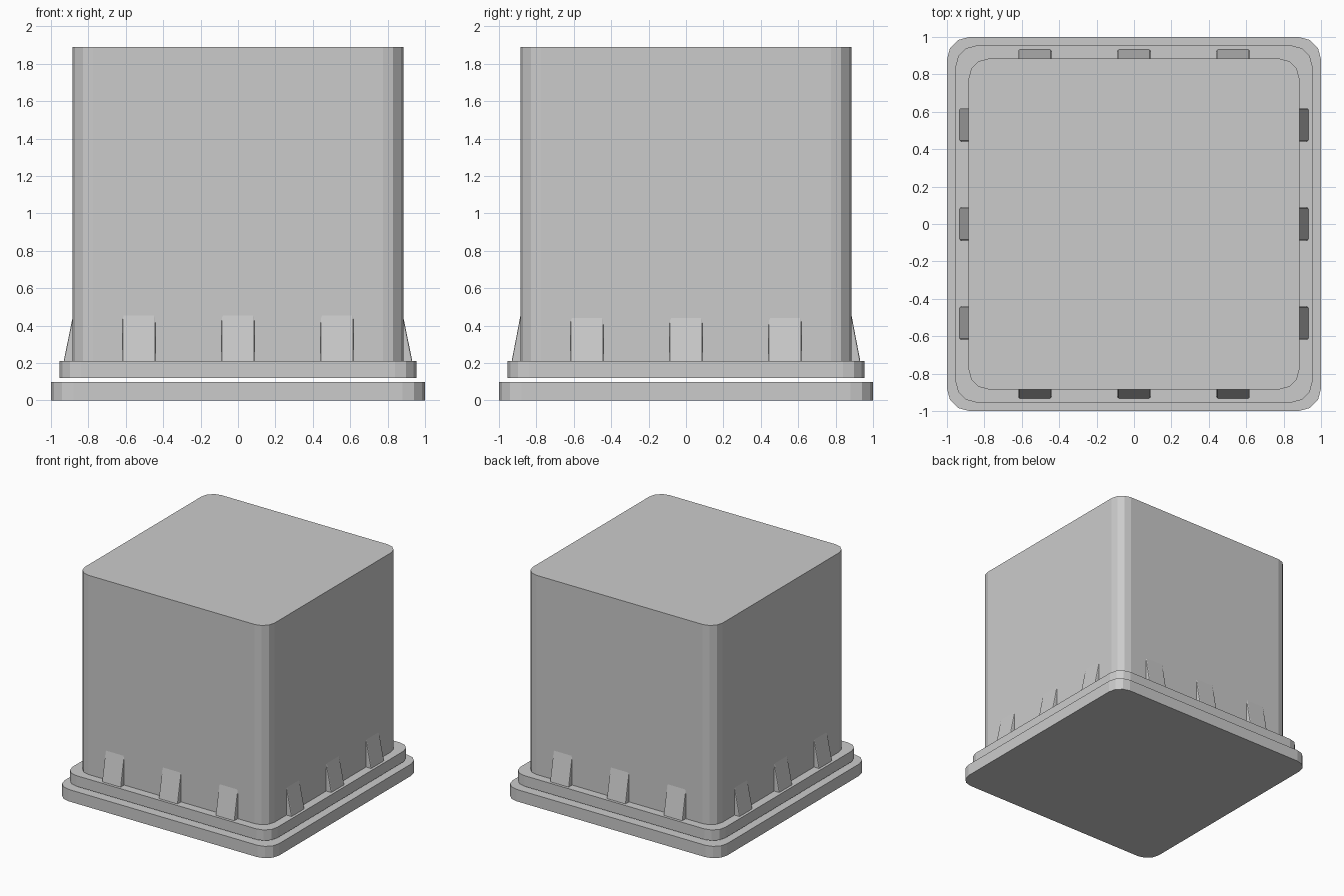
import bpy, bmesh, math
from mathutils import Matrix

if "Cube" in bpy.data.objects:
    bpy.data.objects.remove(bpy.data.objects["Cube"])


def make_object(name, bm):
    bmesh.ops.recalc_face_normals(bm, faces=bm.faces)
    mesh = bpy.data.meshes.new(name)
    bm.to_mesh(mesh)
    bm.free()
    obj = bpy.data.objects.new(name, mesh)
    bpy.context.collection.objects.link(obj)
    return obj


def extrude_profile(points, direction):
    bm = bmesh.new()
    face = bm.faces.new([bm.verts.new(p) for p in points])
    geom = bmesh.ops.extrude_face_region(bm, geom=[face], use_keep_orig=True)["geom"]
    verts = [g for g in geom if isinstance(g, bmesh.types.BMVert)]
    bmesh.ops.translate(bm, verts=verts, vec=direction)
    return bm


def rounded_slab(name, half, radius, z0, z1, segments=3):
    points = []
    for quarter, (sx, sy) in enumerate([(1, 1), (-1, 1), (-1, -1), (1, -1)]):
        for i in range(segments + 1):
            a = math.radians(90) * (quarter + i / segments)
            points.append((sx * (half - radius) + radius * math.cos(a),
                           sy * (half - radius) + radius * math.sin(a), z0))
    return make_object(name, extrude_profile(points, (0, 0, z1 - z0)))


def wedge(name, offset, top, angle):
    # Sloped rib built on the front side, then turned onto its own side
    width = 0.176
    slope = 0.047 / (top - 0.21)
    profile = [(-0.86, 0.2), (-0.932 - 0.01 * slope, 0.2),
               (-0.885, top), (-0.86, top)]
    bm = extrude_profile([(offset - width / 2, y, z) for y, z in profile], (width, 0, 0))
    # Soften the two long outer edges
    outer = [e for e in bm.edges
             if all(v.co.y < -0.88 for v in e.verts)
             and abs(e.verts[0].co.z - e.verts[1].co.z) > 0.1]
    bmesh.ops.bevel(bm, geom=outer, offset=0.008, segments=2, profile=0.5, affect='EDGES')
    bmesh.ops.transform(bm, matrix=Matrix.Rotation(angle, 4, 'Z'), verts=bm.verts)
    return make_object(name, bm)


# Floating base plate, collar and main block
rounded_slab("base_plate", 1.0, 0.12, 0.0, 0.1)
rounded_slab("collar", 0.955, 0.115, 0.12, 0.21)
rounded_slab("main_block", 0.885, 0.11, 0.2, 1.89)

# Three ribs around the foot of each side
for side, name in enumerate(["front", "right", "back", "left"]):
    for i in range(3):
        wedge(f"{name}_rib_{i + 1}", (i - 1) * 0.53,
              0.455 if side % 2 == 0 else 0.44, side * math.pi / 2)
